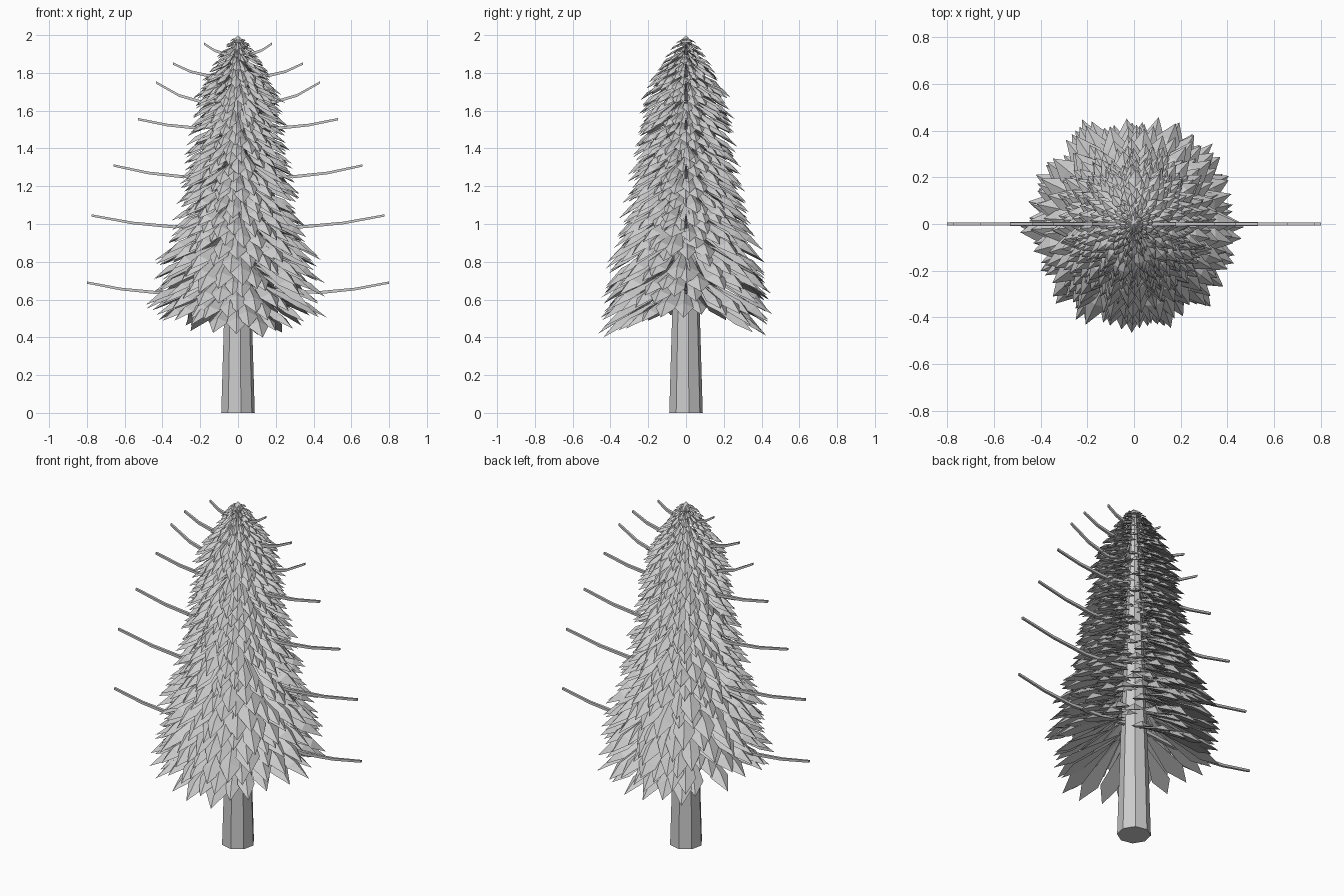
import bpy, bmesh, math, random
from mathutils import Vector

if "Cube" in bpy.data.objects:
    bpy.data.objects.remove(bpy.data.objects["Cube"])

random.seed(7)


def finish(bm, name):
    bmesh.ops.recalc_face_normals(bm, faces=bm.faces)
    me = bpy.data.meshes.new(name)
    bm.to_mesh(me)
    bm.free()
    ob = bpy.data.objects.new(name, me)
    bpy.context.collection.objects.link(ob)
    return ob


def tube(bm, rings):
    """Skin a list of equal vertex rings and cap both ends."""
    for r0, r1 in zip(rings, rings[1:]):
        for i in range(len(r0)):
            j = (i + 1) % len(r0)
            bm.faces.new((r0[i], r0[j], r1[j], r1[i]))
    bm.faces.new(rings[0])
    bm.faces.new(rings[-1])


# Trunk: tapered eight-sided column running up inside the foliage
bm = bmesh.new()
tube(bm, [[bm.verts.new((r * math.cos(a), r * math.sin(a), z))
           for a in (math.tau * i / 8 + 0.17 for i in range(8))]
          for z, r in ((0, 0.09), (0.5, 0.075), (1.2, 0.05), (1.96, 0.015))])
finish(bm, "trunk")

# Foliage: rings of drooping pointed leaves following the tree's outline
OUTLINE = [(0.40, 0.45), (0.53, 0.49), (0.65, 0.465), (0.80, 0.435), (0.95, 0.365),
           (1.10, 0.335), (1.30, 0.295), (1.50, 0.26), (1.65, 0.245), (1.77, 0.185),
           (1.87, 0.12), (1.95, 0.065), (1.98, 0.03)]


def outline(z):
    for (z0, r0), (z1, r1) in zip(OUTLINE, OUTLINE[1:]):
        if z <= z1:
            return r0 + (r1 - r0) * max(0, z - z0) / (z1 - z0)
    return OUTLINE[-1][1]


def leaf(bm, ang, root, tip, width):
    out = Vector((math.cos(ang), math.sin(ang), 0))
    across = Vector((-out.y, out.x, 0))
    a = out * root[0] + Vector((0, 0, root[1]))
    t = out * tip[0] + Vector((0, 0, tip[1]))
    m = a.lerp(t, 0.74)
    up = (t - a).cross(across).normalized()
    if up.z < 0:
        up = -up
    pts = (a, m + across * width / 2, t, m - across * width / 2, m + up * width * 0.28)
    p = [bm.verts.new(q) for q in pts]
    for i in range(4):
        bm.faces.new((p[i], p[(i + 1) % 4], p[4]))
    bm.faces.new((p[3], p[2], p[1], p[0]))


bm = bmesh.new()
z, tier = 0.41, 0
while z < 1.975:
    count = 24 if z < 1.75 else 18
    for k in range(count):
        ang = (k + 0.5 * (tier % 2) + random.uniform(-0.3, 0.3)) * math.tau / count
        c2 = math.cos(ang) ** 2
        big = outline(z)
        tz = z + 0.24 * big * c2 + random.uniform(-0.05, 0.07) * big
        r = outline(tz) * random.uniform(0.88, 1.03)
        inner = r * random.uniform(0.08, 0.3)
        slope = 0.62 - 0.15 * c2 + random.uniform(-0.06, 0.06)
        leaf(bm, ang, (inner, min(tz + (r - inner) * slope, 1.995)), (r, tz),
             big * random.uniform(0.19, 0.27))
    z += 0.03 + 0.075 * outline(z)
    tier += 1
finish(bm, "foliage")

# Crown tip
bpy.ops.mesh.primitive_cone_add(vertices=8, radius1=0.035, radius2=0, depth=0.04,
                                location=(0, 0, 1.98))
bpy.context.object.name = "crown_tip"

# Bare branches: seven thin twigs on each side, gently upswept (bend point, tip)
BRANCHES = [((0.44, 0.638), (0.80, 0.69)), ((0.34, 0.985), (0.775, 1.045)),
            ((0.29, 1.25), (0.66, 1.31)), ((0.22, 1.508), (0.53, 1.555)),
            ((0.19, 1.645), (0.435, 1.75)), ((0.16, 1.785), (0.345, 1.85)),
            ((0.07, 1.90), (0.18, 1.955))]
bm = bmesh.new()
for s in (-1, 1):
    for (bx, bz), (tx, tz) in BRANCHES:
        sag = 0.16 * (tz - bz)
        path = [(0, bz + 0.03), (bx * 0.6, bz + 0.006), (bx, bz),
                ((bx + tx) / 2, (bz + tz) / 2 - sag), (tx, tz)]
        tube(bm, [[bm.verts.new((s * x, w * a, h + w * b))
                   for a, b in ((-1, -1), (1, -1), (1, 1), (-1, 1))]
                  for (x, h), w in zip(path, (0.010, 0.009, 0.008, 0.007, 0.006))])
finish(bm, "branches")
